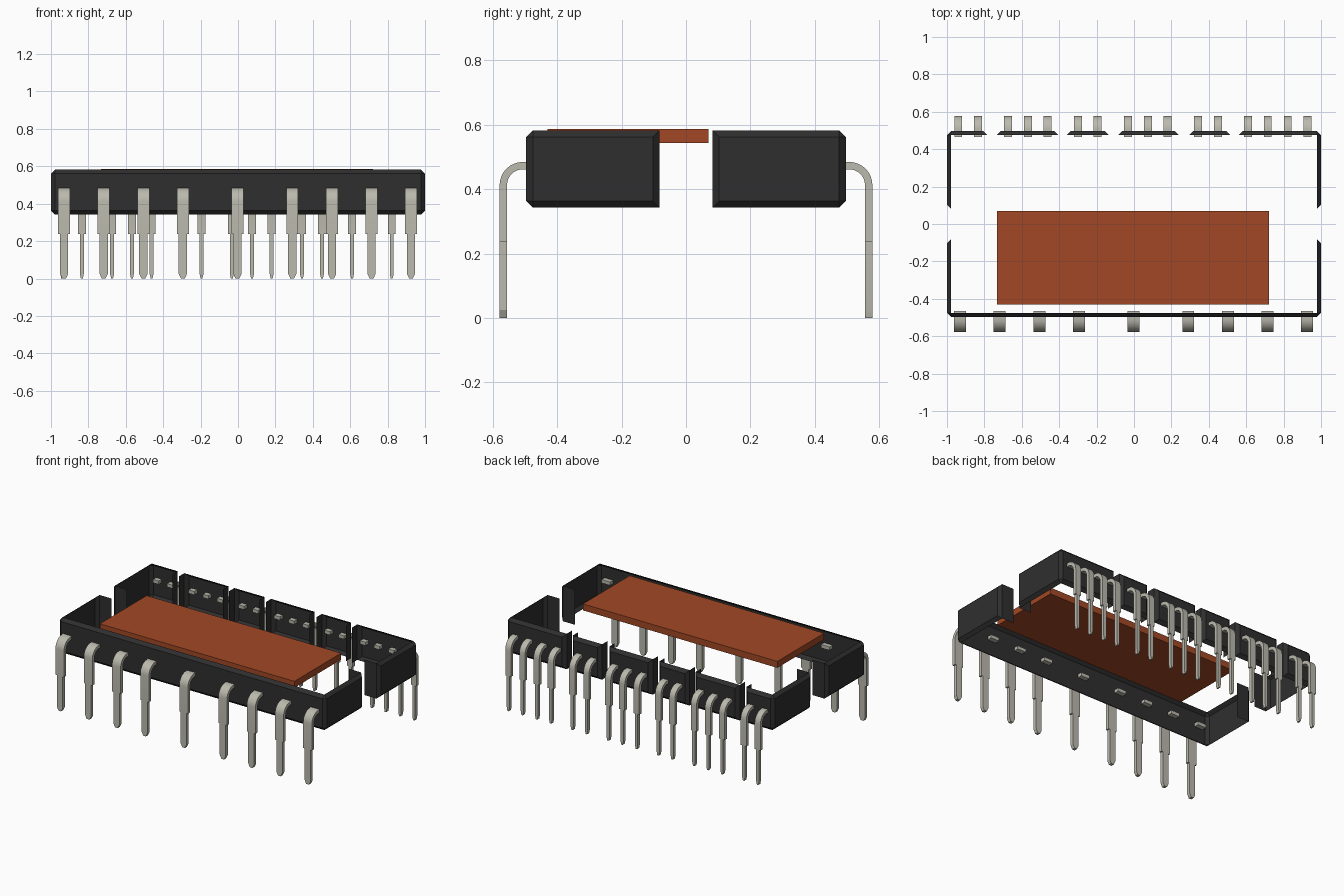
import bpy
import bmesh
import math

cube = bpy.data.objects.get("Cube")
if cube:
    bpy.data.objects.remove(cube, do_unlink=True)


def material(name, rgb):
    m = bpy.data.materials.new(name)
    m.use_nodes = True
    color = (*rgb, 1.0)
    m.diffuse_color = color
    m.node_tree.nodes["Principled BSDF"].inputs["Base Color"].default_value = color
    return m


BLACK = material("black_plastic", (0.028, 0.028, 0.028))
COPPER = material("copper_orange", (0.36, 0.064, 0.018))
METAL = material("tinned_metal", (0.50, 0.49, 0.42))


def finish(name, bm, mat):
    bmesh.ops.remove_doubles(bm, verts=bm.verts, dist=1e-5)
    mesh = bpy.data.meshes.new(name)
    bm.to_mesh(mesh)
    bm.free()
    mesh.materials.append(mat)
    return add(name, mesh)


def add(name, mesh, x=0.0):
    ob = bpy.data.objects.new(name, mesh)
    ob.location.x = x
    bpy.context.collection.objects.link(ob)
    return ob


# Housing wall: thin open shell with chamfered rims
Z0, Z1, B = 0.342, 0.582, 0.021
X, Y = 1.0, 0.496


def wall(name, plan):
    """plan: list of (outer point, rim point) running along the wall."""
    bm = bmesh.new()
    columns = []
    for (ox, oy), (rx, ry) in plan:
        columns.append([bm.verts.new(p) for p in (
            (rx, ry, Z0), (ox, oy, Z0 + B), (ox, oy, Z1 - B), (rx, ry, Z1))])
    for a, b in zip(columns, columns[1:]):
        for i in range(3):
            bm.faces.new((a[i], b[i], b[i + 1], a[i + 1]))
    bmesh.ops.dissolve_degenerate(bm, dist=1e-5, edges=bm.edges)
    return finish(name, bm, BLACK)


def same(x, y):
    return ((x, y), (x, y))


def end_plan(sx, sy):
    """Flap, notch edge, end wall and corner of one quarter of the housing."""
    gap, flap = 0.082, 0.09
    rim = (sx * (X - B), sy * gap)
    corner = (sx * (X - B), sy * (Y - B))
    return [same(sx * (X - B - flap), sy * gap),
            (rim, rim),
            ((sx * X, sy * (gap + B)), rim),
            ((sx * X, sy * (Y - B)), corner),
            ((sx * (X - B), sy * Y), corner)]


def slot_plan(x, direction):
    """Wall edge at a slot, then a short flap turned inward."""
    rim = (x, Y - B)
    return [((x - direction * B, Y), rim), (rim, rim), same(x, Y - B - 0.055)]


wall("front_wall", end_plan(-1, -1) + end_plan(1, -1)[::-1])

slots = [(-0.785, -0.735), (-0.405, -0.36), (-0.135, -0.085), (0.24, 0.295), (0.515, 0.56)]
left_edge = end_plan(-1, 1)
for i, (a, b) in enumerate(slots):
    wall(f"back_wall_{i + 1}", left_edge + slot_plan(a, 1))
    left_edge = slot_plan(b, -1)[::-1]
wall("back_wall_6", left_edge + end_plan(1, 1)[::-1])

# Heat pad
bm = bmesh.new()
bmesh.ops.create_cube(bm, size=1.0)
for v in bm.verts:
    v.co.x = -0.005 + v.co.x * 1.456
    v.co.y = -0.18 + v.co.y * 0.50
    v.co.z = 0.564 + v.co.z * 0.044
finish("heat_pad", bm, COPPER)


# Bent pins
def pin_mesh(name, side, wide, narrow, tip):
    """Sweep a flat strip out of the wall, down and into a pointed tip."""
    top, outer, t, r = 0.484, 0.578, 0.023, 0.072
    stations = [(0.464, top, 0.464, top - t, wide)]
    cy, cz = outer - r, top - r
    for i in range(9):
        a = math.pi / 2 * (1 - i / 8)
        c, s = math.cos(a), math.sin(a)
        stations.append((cy + r * c, cz + r * s, cy + (r - t) * c, cz + (r - t) * s, wide))
    for z, w in ((0.237, wide), (0.237, narrow), (0.025, narrow), (0.0, tip)):
        stations.append((outer, z, outer - t, z, w))
    bm = bmesh.new()
    rings = []
    for yo, zo, yi, zi, w in stations:
        h = w / 2
        rings.append([bm.verts.new(p) for p in (
            (-h, side * yo, zo), (h, side * yo, zo), (h, side * yi, zi), (-h, side * yi, zi))])
    for a, b in zip(rings, rings[1:]):
        for i in range(4):
            j = (i + 1) % 4
            bm.faces.new((a[i], a[j], b[j], b[i]))
    bm.faces.new(rings[0])
    bm.faces.new(rings[-1])
    bmesh.ops.recalc_face_normals(bm, faces=bm.faces)
    ob = finish(name, bm, METAL)
    bpy.ops.object.select_all(action='DESELECT')
    ob.select_set(True)
    bpy.context.view_layer.objects.active = ob
    bpy.ops.object.shade_smooth_by_angle(angle=math.radians(25))
    return ob


def pin_row(name, xs, side, wide, narrow, tip):
    first = pin_mesh(f"{name}_1", side, wide, narrow, tip)
    first.location.x = xs[0]
    for i, x in enumerate(xs[1:], 2):
        add(f"{name}_{i}", first.data, x)


pin_row("front_pin", [-0.93, -0.718, -0.506, -0.295, -0.003, 0.29, 0.503, 0.714, 0.925],
        -1, 0.064, 0.044, 0.02)
pin_row("back_pin", [-0.94, -0.835, -0.673, -0.567, -0.462, -0.30, -0.195, -0.033,
                     0.075, 0.18, 0.342, 0.449, 0.61, 0.715, 0.822, 0.927],
        1, 0.042, 0.021, 0.01)
